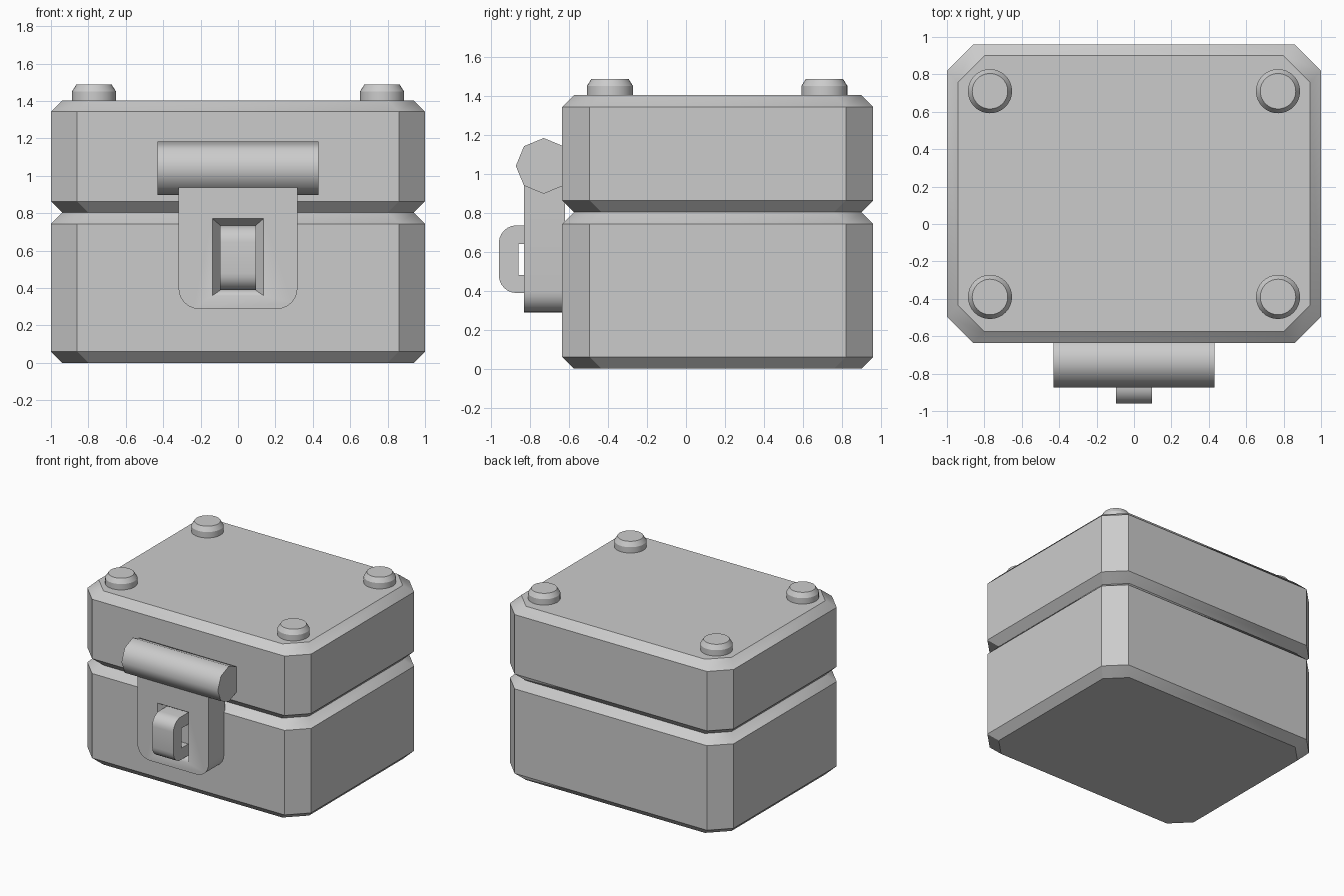
import bpy
import bmesh
from math import cos, sin, pi, radians
from mathutils import Vector

if "Cube" in bpy.data.objects:
    bpy.data.objects.remove(bpy.data.objects["Cube"], do_unlink=True)

grey = bpy.data.materials.new("plain grey")
grey.use_nodes = True
grey.diffuse_color = (0.6, 0.6, 0.6, 1)
grey.node_tree.nodes["Principled BSDF"].inputs["Base Color"].default_value = (0.6, 0.6, 0.6, 1)


def loft(name, rings, angle=30):
    """Skin a stack of matching closed rings and cap both ends."""
    bm = bmesh.new()
    loops = [[bm.verts.new(p) for p in ring] for ring in rings]
    n = len(loops[0])
    for a, b in zip(loops, loops[1:]):
        for i in range(n):
            j = (i + 1) % n
            bm.faces.new((a[i], a[j], b[j], b[i]))
    bm.faces.new(loops[0])
    bm.faces.new(loops[-1])
    bmesh.ops.recalc_face_normals(bm, faces=bm.faces)
    mesh = bpy.data.meshes.new(name)
    bm.to_mesh(mesh)
    bm.free()
    mesh.materials.append(grey)
    obj = bpy.data.objects.new(name, mesh)
    bpy.context.collection.objects.link(obj)
    bpy.ops.object.select_all(action='DESELECT')
    obj.select_set(True)
    bpy.context.view_layer.objects.active = obj
    bpy.ops.object.shade_smooth_by_angle(angle=radians(angle))
    return obj


def octagon(inset, z, cut=0.14):
    """Corner-cut rectangle of the case, shrunk by inset."""
    x, y0, y1 = 1 - inset, -0.635 + inset, 0.96 - inset
    return [(x - cut, y0, z), (x, y0 + cut, z), (x, y1 - cut, z), (x - cut, y1, z),
            (cut - x, y1, z), (-x, y1 - cut, z), (-x, y0 + cut, z), (cut - x, y0, z)]


def circle(u, v, r, n):
    return [(u + r * cos(2 * pi * i / n), v + r * sin(2 * pi * i / n)) for i in range(n)]


def fillet(corner, du, dv, r, steps=6):
    """Quarter-round at a corner, running from the du side to the dv side."""
    cu, cv = corner[0] + du * r, corner[1] + dv * r
    return [(cu - du * r * sin(t), cv - dv * r * cos(t))
            for t in (i * pi / 2 / steps for i in range(steps + 1))]


# Case halves with chamfered rims
C = 0.06
for name, low, high in (("base", 0, 0.803), ("lid", 0.803, 1.403)):
    loft(name, [octagon(C, low), octagon(0, low + C), octagon(0, high - C), octagon(C, high)])

# Four studs on the lid
for side, x in (("right", -0.77), ("left", 0.77)):
    for end, y in (("front", -0.39), ("back", 0.71)):
        loft(f"{end}_{side}_stud",
             [[(u, v, z) for u, v in circle(x, y, r, 32)]
              for r, z in ((0.118, 1.39), (0.118, 1.45), (0.095, 1.487))])

# Latch hinge bar
loft("hinge_bar", [[(x, y, z) for y, z in circle(-0.73, 1.04, 0.143, 8)]
                   for x in (-0.43, 0.43)], angle=50)

# Latch plate with rounded lower corners
W, LOW = 0.318, 0.288
right = fillet((-W, LOW), 1, 1, 0.11)
left = fillet((W, LOW), -1, 1, 0.11)
outline = [(-W, 1.05)] + right[::-1] + left + [(W, 1.05)]
outline = [(-W, 1.05)] + sorted(right, key=lambda p: p[0]) + sorted(left, key=lambda p: p[0]) + [(W, 1.05)]
plate = loft("latch_plate", [[(x, y, z) for x, z in outline] for y in (-0.83, -0.62)])


# Tapered recess cut in the plate
def rect(y, grow):
    x, z0, z1 = 0.095 + grow, 0.388 - grow * 0.7, 0.735 + grow * 0.85
    return [(-x, y, z0), (x, y, z0), (x, y, z1), (-x, y, z1)]


cutter = loft("recess_cutter", [rect(-0.86, 0.042), rect(-0.83, 0.042), rect(-0.77, 0)])
cut = plate.modifiers.new("recess", 'BOOLEAN')
cut.operation = 'DIFFERENCE'
cut.solver = 'EXACT'
cut.object = cutter
bpy.context.view_layer.objects.active = plate
bpy.ops.object.modifier_apply(modifier=cut.name)
bpy.data.objects.remove(cutter, do_unlink=True)

# Hook loop standing out of the recess
back, front, z0, z1 = -0.76, -0.96, 0.388, 0.735
lower = sorted(fillet((front, z0), 1, 1, 0.09), key=lambda p: -p[0])
upper = sorted(fillet((front, z1), 1, -1, 0.09), key=lambda p: p[0])
profile = ([(back, z0)] + lower + upper + [(back, z1)] +
           [(back, 0.64), (-0.86, 0.64), (-0.86, 0.48), (back, 0.48)])
loft("hook_loop", [[(x, y, z) for y, z in profile] for x in (-0.095, 0.095)])
